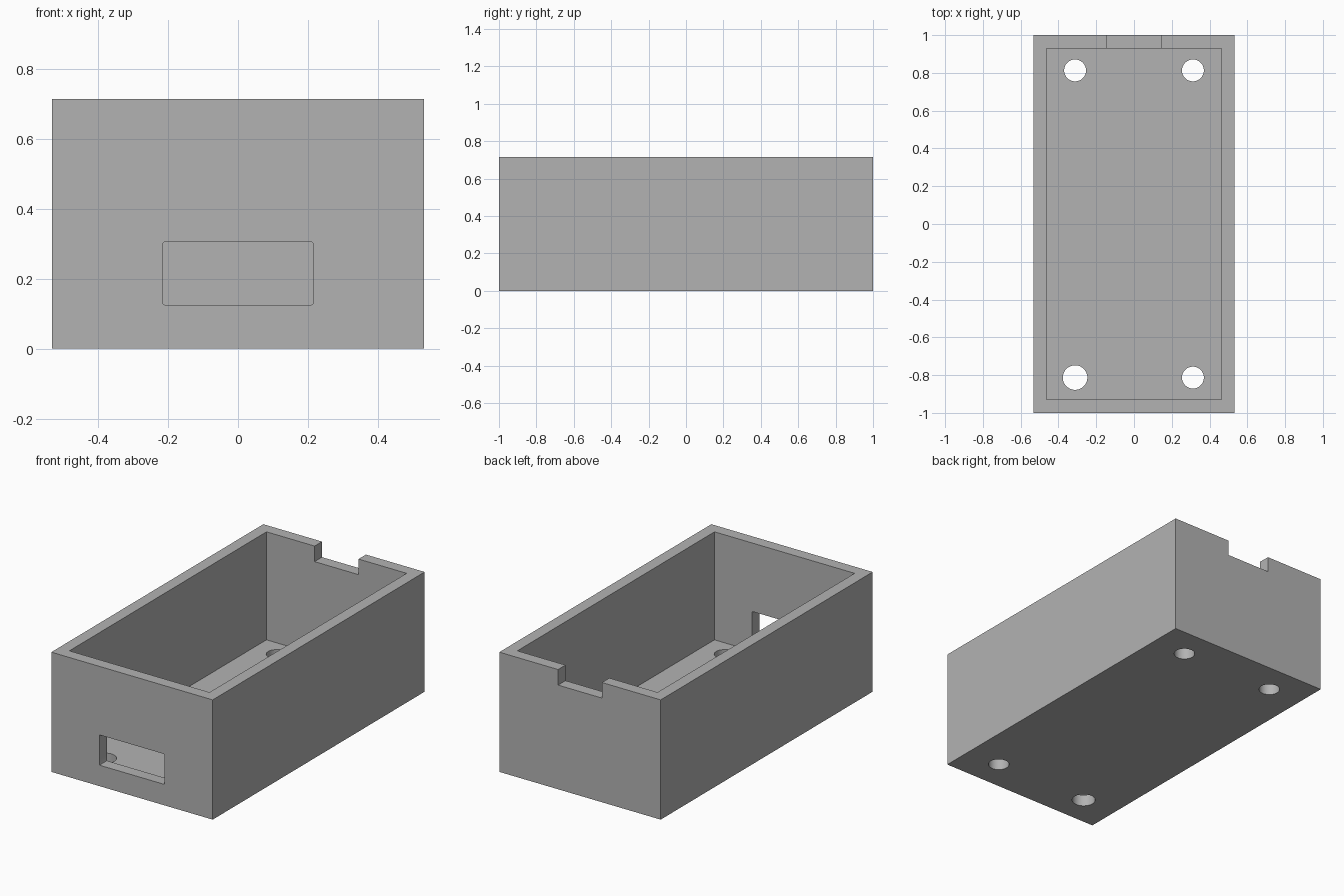
import bpy
from mathutils import Vector

cube = bpy.data.objects.get("Cube")
if cube:
    bpy.data.objects.remove(cube, do_unlink=True)

W, L, H, WALL = 1.066, 2.0, 0.715, 0.07

grey = bpy.data.materials.new("plain grey")
grey.use_nodes = True
grey.diffuse_color = (0.45, 0.45, 0.45, 1)
grey.node_tree.nodes["Principled BSDF"].inputs["Base Color"].default_value = grey.diffuse_color


def block(name, low, high):
    """Axis-aligned box between two corners."""
    low, high = Vector(low), Vector(high)
    bpy.ops.mesh.primitive_cube_add(size=1, location=(low + high) / 2)
    ob = bpy.context.object
    ob.name = name
    ob.scale = high - low
    bpy.ops.object.transform_apply(location=False, rotation=False, scale=True)
    ob.data.materials.append(grey)
    return ob


def cut(target, cutter):
    """Subtract the cutter, then remove it."""
    mod = target.modifiers.new("cut", "BOOLEAN")
    mod.operation = "DIFFERENCE"
    mod.solver = "EXACT"
    mod.object = cutter
    cutter.hide_render = True
    bpy.context.view_layer.objects.active = target
    bpy.ops.object.modifier_apply(modifier=mod.name)
    bpy.data.objects.remove(cutter, do_unlink=True)


# Open case with a hollow interior
case = block("open_case", (-W / 2, -L / 2, 0), (W / 2, L / 2, H))
cut(case, block("cavity", (-W / 2 + WALL, -L / 2 + WALL, WALL), (W / 2 - WALL, L / 2 - WALL, H + 0.2)))

# Port opening in the front wall, with barely rounded corners
port = block("port", (-0.215, -L / 2 - 0.1, 0.125), (0.215, -L / 2 + WALL + 0.1, 0.306))
bevel = port.modifiers.new("soft_corners", "BEVEL")
bevel.width = 0.006
bevel.segments = 2
cut(case, port)

# Cable notch in the back rim
cut(case, block("notch", (-0.145, L / 2 - WALL - 0.1, H - 0.093), (0.145, L / 2 + 0.1, H + 0.1)))

# Screw holes through the floor, the front right one a little larger
for x in (-0.312, 0.312):
    for y in (-0.813, 0.813):
        radius = 0.065 if x < 0 and y < 0 else 0.058
        bpy.ops.mesh.primitive_cylinder_add(vertices=48, radius=radius, depth=0.3, location=(x, y, 0))
        hole = bpy.context.object
        hole.data.materials.append(grey)
        cut(case, hole)

# Smooth hole walls, sharp box edges
bpy.ops.object.select_all(action="DESELECT")
case.select_set(True)
bpy.context.view_layer.objects.active = case
bpy.ops.object.shade_smooth_by_angle(angle=0.5)
